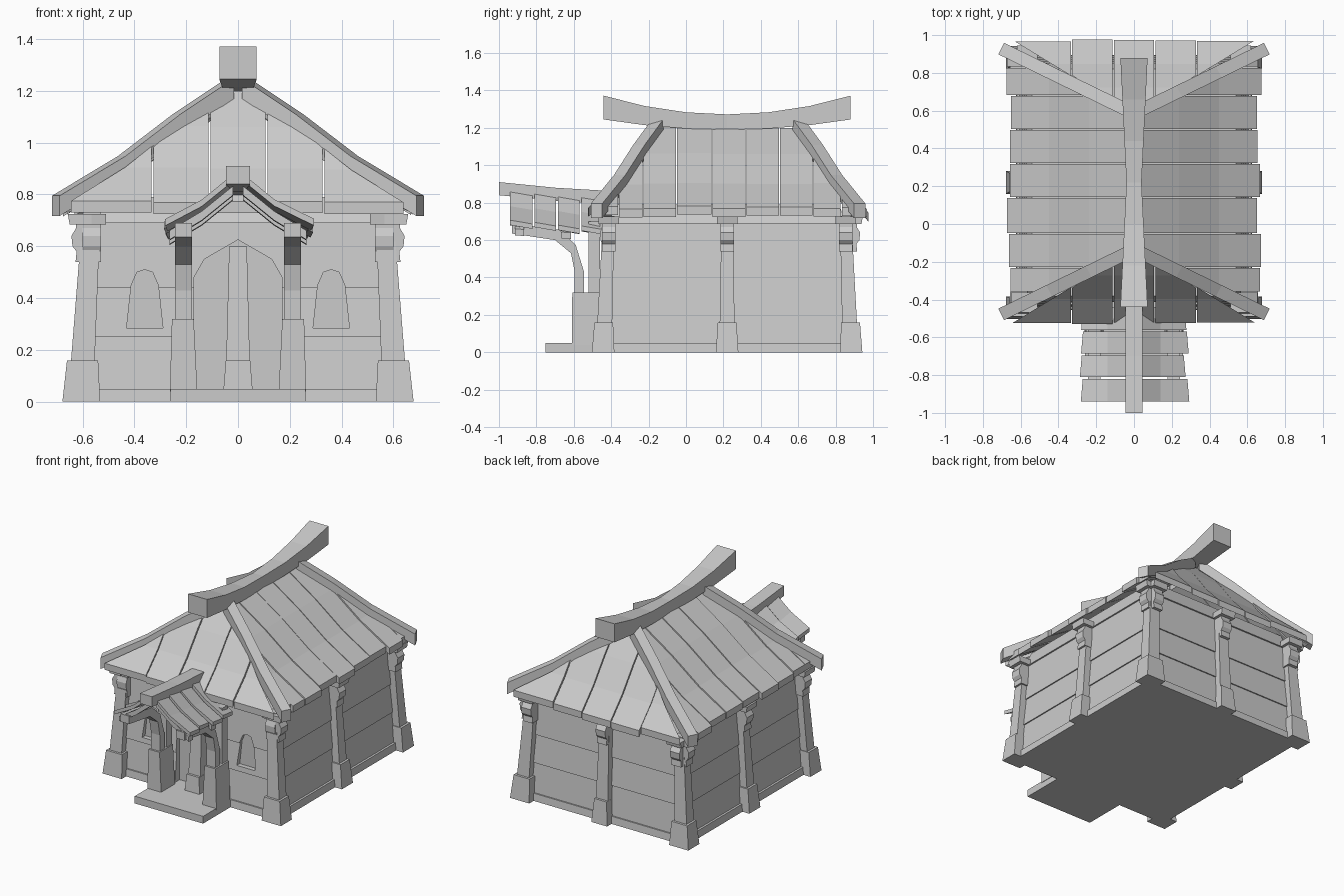
import bpy, bmesh, random
from mathutils import Vector

random.seed(4)
cube = bpy.data.objects.get("Cube")
if cube:
    bpy.data.objects.remove(cube)

grey = bpy.data.materials.new("plain_grey")
grey.use_nodes = True
grey.diffuse_color = (0.6, 0.6, 0.6, 1)
grey.node_tree.nodes["Principled BSDF"].inputs["Base Color"].default_value = (0.6, 0.6, 0.6, 1)

CY = 0.22  # middle of the hall along y


def loft(name, rings):
    """Skin equal-length closed rings and cap both ends."""
    bm = bmesh.new()
    rows = [[bm.verts.new(p) for p in ring] for ring in rings]
    n = len(rows[0])
    for a, b in zip(rows, rows[1:]):
        for i in range(n):
            j = (i + 1) % n
            bm.faces.new((a[i], a[j], b[j], b[i]))
    bm.faces.new(rows[0][::-1])
    bm.faces.new(rows[-1])
    bmesh.ops.remove_doubles(bm, verts=bm.verts, dist=0.0005)
    bmesh.ops.dissolve_degenerate(bm, edges=bm.edges, dist=0.0005)
    bmesh.ops.recalc_face_normals(bm, faces=bm.faces)
    me = bpy.data.meshes.new(name)
    bm.to_mesh(me)
    bm.free()
    me.materials.append(grey)
    ob = bpy.data.objects.new(name, me)
    bpy.context.collection.objects.link(ob)
    return ob


def rect(cx, cy, z, hx, hy):
    return [(cx - hx, cy - hy, z), (cx + hx, cy - hy, z), (cx + hx, cy + hy, z), (cx - hx, cy + hy, z)]


def prism_y(name, profile, y0, y1):
    return loft(name, [[(x, y, z) for x, z in profile] for y in (y0, y1)])


def prism_x(name, profile, x0, x1):
    return loft(name, [[(x, y, z) for y, z in profile] for x in (x0, x1)])


# Ground slab, entrance platform and clapboard walls
loft("base_slab", [rect(0, CY, 0, 0.625, 0.675), rect(0, CY, 0.05, 0.62, 0.67)])
loft("entrance_platform", [rect(0, -0.575, 0, 0.26, 0.175), rect(0, -0.575, 0.05, 0.26, 0.175)])
courses = []
for lo, hi in ((0.05, 0.25), (0.25, 0.44), (0.44, 0.72)):
    courses.append(loft("wall_course", [
        rect(0, CY, lo, 0.608 - 0.06 * lo, 0.663 - 0.05 * lo),
        rect(0, CY, hi, 0.600 - 0.06 * hi, 0.655 - 0.05 * hi)]))
loft("wall_head", [rect(0, CY, 0.69, 0.57, 0.632), rect(0, CY, 0.79, 0.54, 0.60)])

# Recessed arched windows and door
window = [(-0.07, 0.285), (0.07, 0.285), (0.052, 0.45), (0.03, 0.5), (0, 0.51), (-0.03, 0.5), (-0.052, 0.45)]
door = [(-0.17, 0.05), (0.17, 0.05), (0.17, 0.48), (0.13, 0.55), (0, 0.625), (-0.13, 0.55), (-0.17, 0.48)]
cutters = [prism_y("opening_cutter", [(x + c, z) for x, z in window], -0.6, -0.395) for c in (-0.36, 0.36)]
cutters.append(prism_y("opening_cutter", door, -0.6, -0.39))
for wall in courses:
    bpy.context.view_layer.objects.active = wall
    for c in cutters:
        c.hide_render = True
        mod = wall.modifiers.new("opening", "BOOLEAN")
        mod.operation = "DIFFERENCE"
        mod.solver = "EXACT"
        mod.object = c
        bpy.ops.object.modifier_apply(modifier=mod.name)
for c in cutters:
    bpy.data.objects.remove(c)


# Leaning posts with flared feet and carved brackets
carving = [(0, 0.54), (0.062, 0.54), (0.058, 0.58), (0.074, 0.6), (0.078, 0.64), (0.06, 0.67), (0.06, 0.69), (0, 0.69)]


def bracket(cx, cy, dx, dy, reach):
    px, py = -dy, dx
    for pts, w in ((carving, 0.036), ([(0, 0.685), (0.085, 0.685), (0.092, 0.725), (0, 0.725)], 0.055)):
        loft("bracket", [[(cx + dx * o * reach + px * s, cy + dy * o * reach + py * s, z) for o, z in pts]
                         for s in (-w, w)])


for ix in (-1, 0, 1):
    for iy in (-1, 0, 1):
        if ix == iy == 0:
            continue
        front_door = ix == 0 and iy == -1
        at = lambda x, y: (ix * x, CY + iy * y)
        foot = (0.06, 0.06) if ix == 0 else (0.073, 0.06)
        loft("post_foot", [rect(*at(0.605, 0.663), 0, *foot),
                           rect(*at(0.6, 0.66), 0.16, foot[0] - 0.013, foot[1] - 0.01)])
        top = 0.6 if front_door else 0.73
        loft("post", [rect(*at(0.6, 0.655), 0.14, 0.046, 0.04), rect(*at(0.565, 0.633), top, 0.034, 0.03)])
        if front_door:
            continue
        if ix:
            bracket(*at(0.565, 0.633), ix, 0, 1)
        if iy:
            bracket(*at(0.565, 0.633), 0, iy, 1 if iy > 0 else 0.6)

# Main roof: curved slope height, s runs from ridge (0) to eave (1)
SLOPE = [(0, 1.2), (0.33, 1.06), (0.66, 0.9), (1.0, 0.77)]


def slope_z(s):
    for (s0, z0), (s1, z1) in zip(SLOPE, SLOPE[1:]):
        if s <= s1 or s1 == 1.0:
            return z0 + (z1 - z0) * (s - s0) / (s1 - s0)


def clamp(v, lo, hi):
    return max(lo, min(hi, v))


def roof_plank(name, a, b, place, limits):
    lift = random.uniform(-0.006, 0.006)
    rings = []
    for s in (0, 0.16, 0.33, 0.5, 0.66, 0.83, 1 + random.uniform(-0.025, 0.02)):
        lo, hi = limits(s)
        u, v = clamp(a + 0.003, lo, hi), clamp(b - 0.003, lo, hi)
        z = slope_z(s) + lift
        rings.append([place(u, s, z), place(v, s, z), place(v, s, z - 0.045), place(u, s, z - 0.045)])
    loft(name, rings)


side_cuts = (-0.55, -0.36, -0.23, -0.05, 0.14, 0.32, 0.5, 0.68, 0.83, 1.0)
for sx in (-1, 1):
    for a, b in zip(side_cuts, side_cuts[1:]):
        roof_plank("side_roof_plank", a, b, lambda u, s, z: (sx * (0.03 + 0.635 * s), u, z),
                   lambda s: (-0.15 - 0.33 * s, 0.6 + 0.33 * s))
end_cuts = (-0.7, -0.33, -0.11, 0.11, 0.33, 0.7)
for y0, d in ((-0.15, -1), (0.6, 1)):
    for a, b in zip(end_cuts, end_cuts[1:]):
        roof_plank("end_roof_plank", a, b, lambda u, s, z: (u, y0 + d * 0.375 * s, z - (0.02 * s if d > 0 else 0)),
                   lambda s: (-0.03 - 0.615 * s, 0.03 + 0.615 * s))
    # Hip beams
    for sx in (-1, 1):
        n = Vector((-0.31 * d, 0.635 * sx, 0)).normalized() * 0.034
        rings = []
        for s in (0, 0.33, 0.66, 1.06):
            c = Vector((sx * (0.03 + 0.635 * s), y0 + d * 0.31 * s, slope_z(s)))
            up, down = Vector((0, 0, 0.048)), Vector((0, 0, -0.03))
            rings.append([c - n + up, c + n + up, c + n + down, c - n + down])
        loft("hip_beam", rings)

# Sagging ridge beam
rings = []
for i in range(-3, 4):
    t = abs(i) / 3
    w, lo, hi = 0.04 + 0.032 * t, 1.19 + 0.055 * t * t, 1.272 + 0.1 * t * t
    y = CY + 0.66 * i / 3
    rings.append([(-w, y, lo), (w, y, lo), (w, y, hi), (-w, y, hi)])
loft("ridge_beam", rings)

# Porch pillars, posts and curved arms
arm = [(-0.595, 0.3), (-0.595, 0.43), (-0.615, 0.53), (-0.7, 0.6), (-0.93, 0.635), (-0.93, 0.69),
       (-0.68, 0.655), (-0.59, 0.575), (-0.545, 0.43), (-0.545, 0.3)]
for sx in (-1, 1):
    loft("porch_pillar", [rect(sx * 0.21, -0.535, 0.04, 0.053, 0.075), rect(sx * 0.213, -0.535, 0.32, 0.042, 0.073)])
    prism_x("porch_arm", arm, sx * 0.178, sx * 0.244)
    loft("porch_post", [rect(sx * 0.211, -0.49, 0.3, 0.033, 0.03), rect(sx * 0.211, -0.49, 0.7, 0.033, 0.03)])

# Porch roof
prism_x("porch_ridge_beam", [(-1, 0.84), (-1, 0.91), (-0.7, 0.88), (-0.36, 0.86), (-0.36, 0.79), (-0.7, 0.81)],
        -0.046, 0.046)


def porch_section(sx, y, end, drop, thick):
    pts = [(0.02, 0.862), (0.14, 0.765), (end, 0.69)]
    tilt = -0.07 * (y + 0.94) - drop
    upper = [(sx * x, y, z + tilt) for x, z in pts]
    lower = [(sx * x, y, z + tilt - thick) for x, z in reversed(pts)]
    return upper + lower


for sx in (-1, 1):
    for y0, y1 in ((-0.94, -0.82), (-0.81, -0.695), (-0.685, -0.57), (-0.56, -0.44)):
        end = random.uniform(0.272, 0.295)
        drop = random.uniform(-0.012, 0.004)
        loft("porch_roof_plank", [porch_section(sx, y0, end, drop - 0.006, 0.026),
                                  porch_section(sx, y1, end - 0.01, drop + 0.006, 0.026)])
    for y in (-0.89, -0.64):
        loft("porch_rafter", [porch_section(sx, y - 0.025, 0.265, 0.028, 0.035),
                              porch_section(sx, y + 0.025, 0.265, 0.028, 0.035)])
